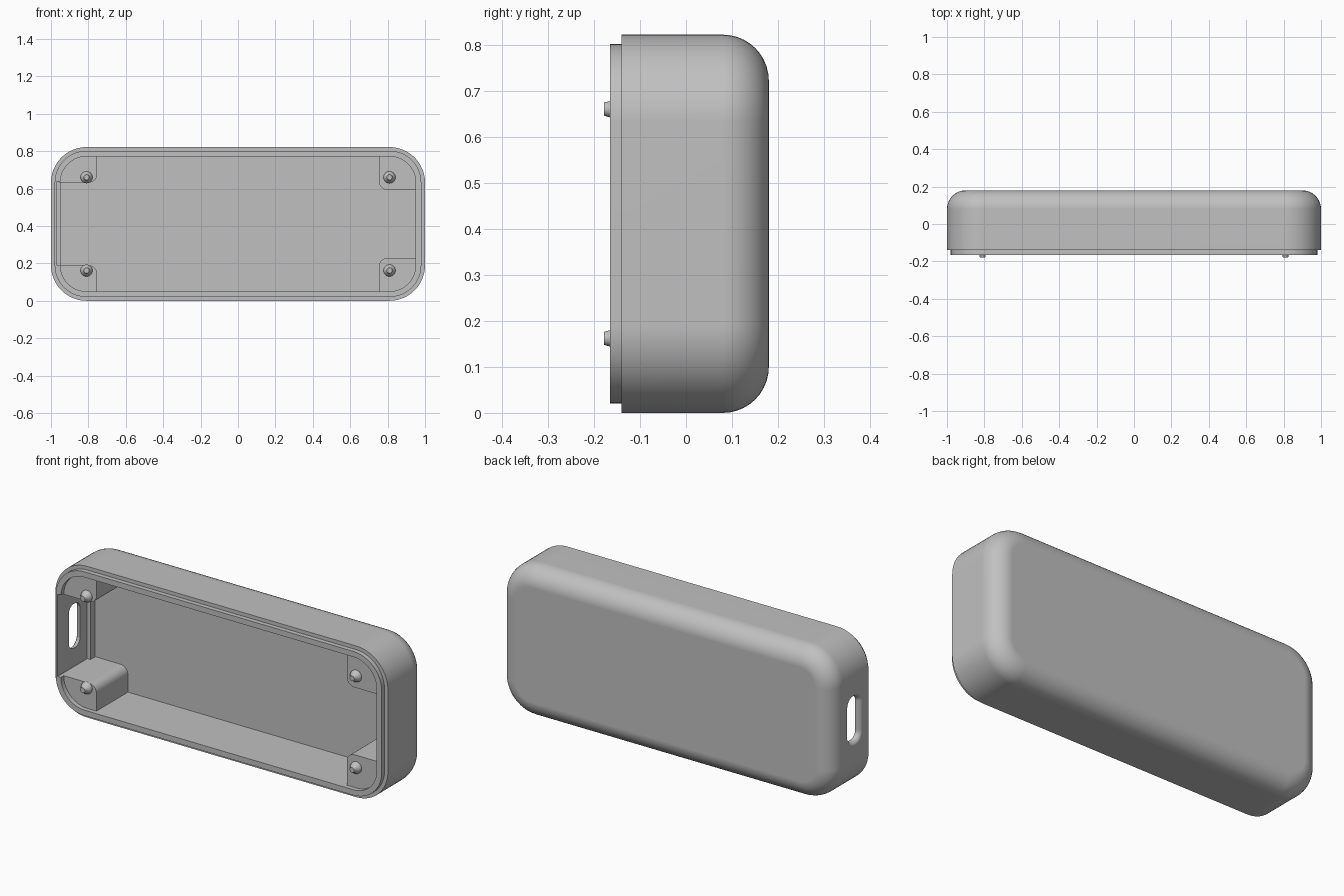
import bpy
import bmesh
from math import sin, cos, pi, radians

cube = bpy.data.objects.get("Cube")
if cube:
    bpy.data.objects.remove(cube)

HEIGHT = 0.822
MID = HEIGHT / 2
CORNER = 0.19
RIM, LIP, FLOOR, BACK = -0.14, -0.165, 0.13, 0.18

grey = bpy.data.materials.new("plastic grey")
grey.use_nodes = True
colour = (0.53, 0.53, 0.53, 1)
grey.diffuse_color = colour
grey.node_tree.nodes["Principled BSDF"].inputs["Base Color"].default_value = colour


def rounded(u0, u1, v0, v1, radii, steps=12):
    """Rounded rectangle; radii run from the low corner anticlockwise."""
    corners = [(u0, v0, 1, 1), (u1, v0, -1, 1), (u1, v1, -1, -1), (u0, v1, 1, -1)]
    points = []
    for i, ((u, v, su, sv), r) in enumerate(zip(corners, radii)):
        for k in range(steps + 1):
            a = pi + pi / 2 * (i + k / steps)
            points.append((u + su * r + r * cos(a), v + sv * r + r * sin(a)))
    return points


def loft(name, rings):
    """Skin a stack of point rings and cap both ends."""
    bm = bmesh.new()
    loops = [[bm.verts.new(p) for p in ring] for ring in rings]
    for a, b in zip(loops, loops[1:]):
        for i in range(len(a)):
            j = (i + 1) % len(a)
            bm.faces.new((a[i], a[j], b[j], b[i]))
    bm.faces.new(loops[0])
    bm.faces.new(loops[-1])
    bmesh.ops.recalc_face_normals(bm, faces=bm.faces)
    mesh = bpy.data.meshes.new(name)
    bm.to_mesh(mesh)
    bm.free()
    mesh.materials.append(grey)
    obj = bpy.data.objects.new(name, mesh)
    bpy.context.collection.objects.link(obj)
    return obj


def activate(obj):
    bpy.ops.object.select_all(action='DESELECT')
    obj.select_set(True)
    bpy.context.view_layer.objects.active = obj


def smooth(obj):
    activate(obj)
    bpy.ops.object.shade_smooth_by_angle(angle=radians(32))
    mod = obj.modifiers.new("Weighted normals", 'WEIGHTED_NORMAL')
    mod.keep_sharp = True


def cut(obj, cutter):
    mod = obj.modifiers.new("Cut", 'BOOLEAN')
    mod.operation = 'DIFFERENCE'
    mod.solver = 'EXACT'
    mod.object = cutter
    activate(obj)
    bpy.ops.object.modifier_apply(modifier=mod.name)
    bpy.data.objects.remove(cutter)


# Case shell: rounded back, side walls, stepped lip and open cavity
def shell_ring(inset, y):
    outline = rounded(-1 + inset, 1 - inset, inset, HEIGHT - inset, [CORNER - inset] * 4)
    return [(x, y, z) for x, z in outline]


FILLET, STEPS = 0.1, 10
sections = []
for k in range(STEPS + 1):
    a = pi / 2 * k / STEPS
    sections.append((FILLET * (1 - sin(a)), BACK - FILLET * (1 - cos(a))))
sections += [(0, RIM), (0.02, RIM), (0.02, LIP), (0.05, LIP), (0.05, FLOOR)]
shell = loft("case_shell", [shell_ring(i, y) for i, y in sections])

# Recess inside the port wall
pocket = loft("pocket_cutter", [
    [(x, y, z) for x, z in rounded(-0.97, -0.9, 0.19, 0.637, [0.001] * 4, 1)]
    for y in (-0.2, 0.09)])
cut(shell, pocket)

# Port slot with a softened outer edge
slot_rings = []
for x, flare in ((-1.03, 0.02), (-1, 0.02), (-0.998, 0.013), (-0.993, 0.007),
                 (-0.987, 0.002), (-0.98, 0), (-0.93, 0)):
    hy, hz = 0.048 + flare, 0.12 + flare
    outline = rounded(-0.02 - hy, -0.02 + hy, MID - hz, MID + hz, [0.04 + flare] * 4, 8)
    slot_rings.append([(x, y, z) for y, z in outline])
cut(shell, loft("slot_cutter", slot_rings))
smooth(shell)

# Corner bosses, each with a tapered locating pin
PIN = [(0.032, RIM + 0.002), (0.032, -0.145), (0.029, -0.153), (0.022, -0.161),
       (0.018, -0.165), (0.014, -0.178)]
for side, sx, top in (("right", -1, 0.19), ("left", 1, 0.228)):
    for level, flip in (("lower", False), ("upper", True)):
        outline = rounded(-0.96, -0.753, 0.04, top, [0.15 if top > 0.2 else 0.14, 0.01, 0.045, 0.008])

        def place(u, y, v):
            return (-sx * u, y, HEIGHT - v if flip else v)

        boss = loft(f"{level}_{side}_boss",
                    [[place(u, y, v) for u, v in outline] for y in (RIM, FLOOR + 0.01)])
        smooth(boss)
        pin = loft(f"{level}_{side}_pin", [
            [place(-0.81 + r * cos(2 * pi * k / 24), y, 0.162 + r * sin(2 * pi * k / 24))
             for k in range(24)] for r, y in PIN])
        smooth(pin)
